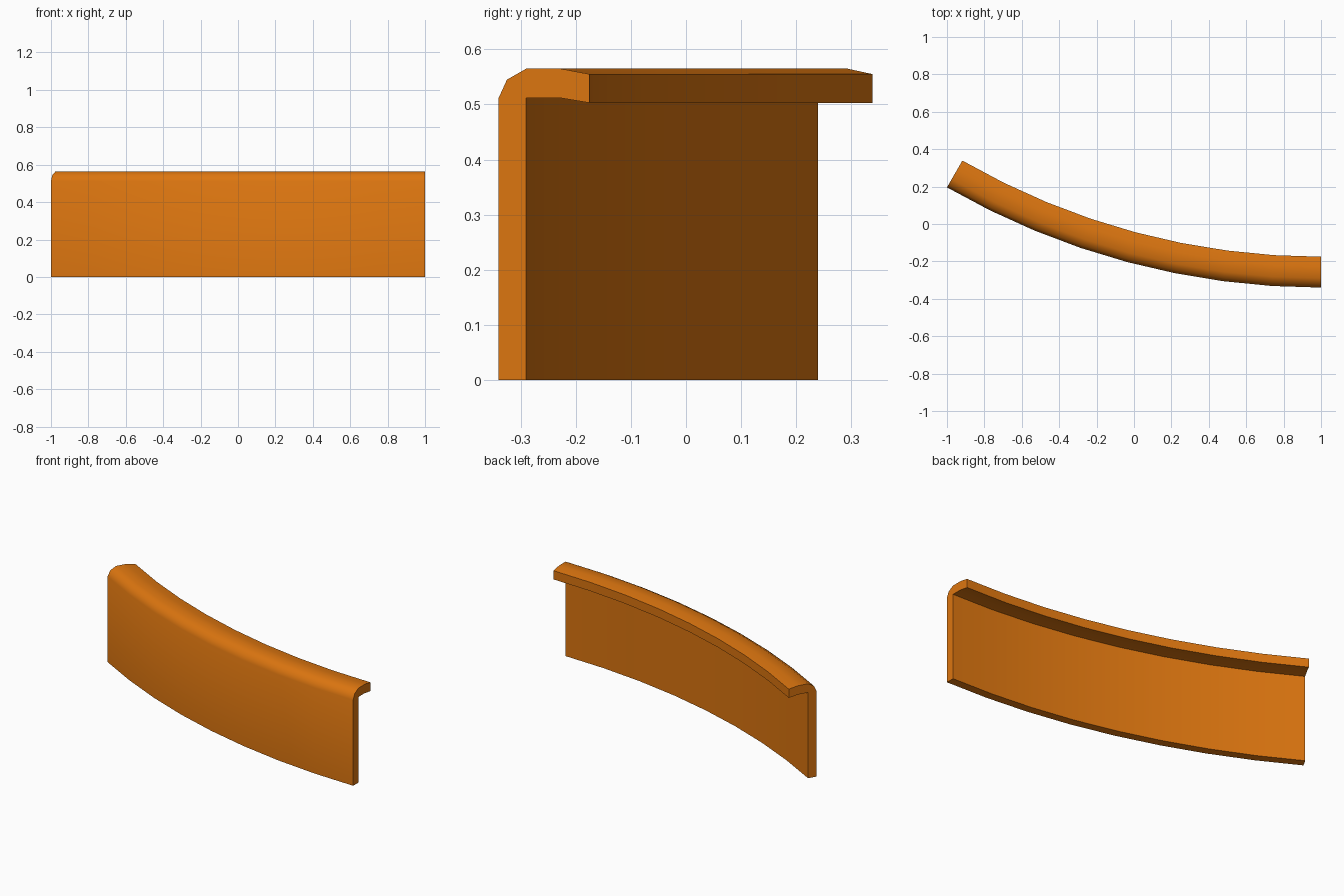
import bpy, bmesh
from math import sin, cos, radians

if "Cube" in bpy.data.objects:
    bpy.data.objects.remove(bpy.data.objects["Cube"])

RADIUS, SWEEP, STEPS = 4.0, 30.0, 8
CENTRE = (1.0, 3.66)

# Cross-section: (distance inward from the outer face, height)
profile = [(0, 0), (0, 0.512), (0.015, 0.545), (0.05, 0.565), (0.112, 0.565),
           (0.165, 0.555), (0.165, 0.503), (0.11, 0.512), (0.05, 0.512), (0.05, 0)]


def ring(bm, angle):
    return [bm.verts.new((CENTRE[0] - (RADIUS - d) * sin(angle),
                          CENTRE[1] - (RADIUS - d) * cos(angle), z))
            for d, z in profile]


# Curved wall with rolled-over top lip, swept along the arc
bm = bmesh.new()
rings = [ring(bm, radians(SWEEP * i / STEPS)) for i in range(STEPS + 1)]
n = len(profile)
for a, b in zip(rings, rings[1:]):
    for j in range(n):
        k = (j + 1) % n
        bm.faces.new((a[j], a[k], b[k], b[j]))

# End caps
bm.faces.new(rings[0])
bm.faces.new(rings[-1][::-1])
bmesh.ops.recalc_face_normals(bm, faces=bm.faces)

mesh = bpy.data.meshes.new("curved_panel")
bm.to_mesh(mesh)
bm.free()
panel = bpy.data.objects.new("curved_panel", mesh)
bpy.context.collection.objects.link(panel)

# Orange paint
paint = bpy.data.materials.new("orange_paint")
paint.diffuse_color = (0.72, 0.18, 0.005, 1)
paint.use_nodes = True
paint.node_tree.nodes["Principled BSDF"].inputs["Base Color"].default_value = paint.diffuse_color
mesh.materials.append(paint)

bpy.context.view_layer.objects.active = panel
panel.select_set(True)
bpy.ops.object.shade_smooth_by_angle(angle=radians(45))
